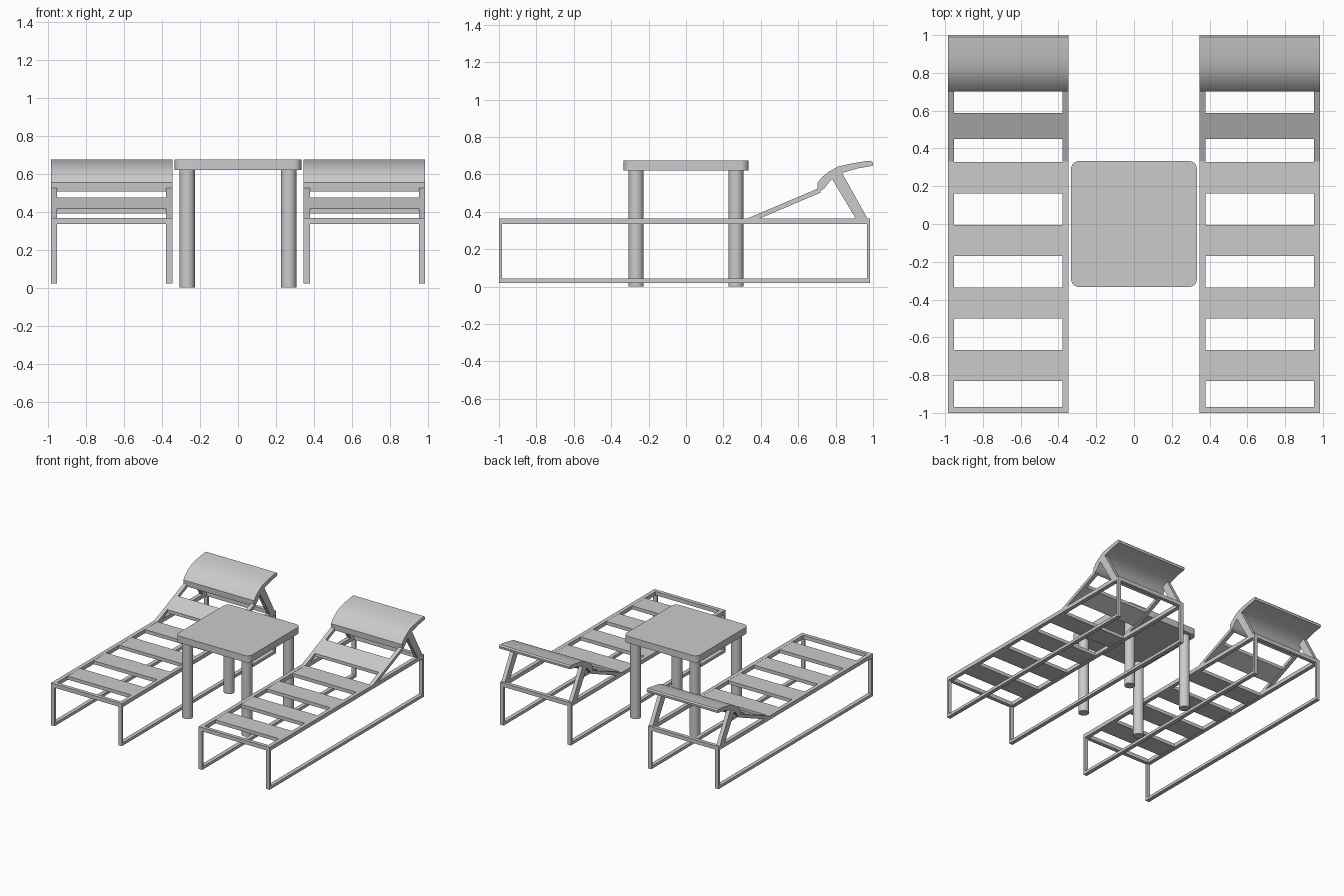
import bpy, bmesh, math

if "Cube" in bpy.data.objects:
    bpy.data.objects.remove(bpy.data.objects["Cube"])

RAIL = 0.032            # rail width in x
X_IN, X_OUT = 0.346, 0.984


def finish(bm, name, smooth=False):
    bmesh.ops.recalc_face_normals(bm, faces=bm.faces)
    me = bpy.data.meshes.new(name)
    bm.to_mesh(me)
    bm.free()
    ob = bpy.data.objects.new(name, me)
    bpy.context.collection.objects.link(ob)
    if smooth:
        bpy.ops.object.select_all(action='DESELECT')
        ob.select_set(True)
        bpy.context.view_layer.objects.active = ob
        bpy.ops.object.shade_smooth_by_angle(angle=math.radians(35))
    return ob


def extrude_yz(name, profile, x0, x1, smooth=False):
    """Prism from a (y, z) profile spanning x0..x1."""
    bm = bmesh.new()
    face = bm.faces.new([bm.verts.new((x0, y, z)) for y, z in profile])
    ext = bmesh.ops.extrude_face_region(bm, geom=[face])
    verts = [v for v in ext['geom'] if isinstance(v, bmesh.types.BMVert)]
    bmesh.ops.translate(bm, verts=verts, vec=(x1 - x0, 0, 0))
    return finish(bm, name, smooth)


def side_frame(name, x0, x1):
    """Closed rectangular loop of rail, open in the middle."""
    outer = [(-1, .02), (.985, .02), (.985, .365), (-1, .365)]
    inner = [(-.984, .043), (.969, .043), (.969, .334), (-.984, .334)]
    bm = bmesh.new()
    rings = [[bm.verts.new((x, y, z)) for y, z in loop]
             for x in (x0, x1) for loop in (outer, inner)]
    for a, b in ((0, 1), (2, 3), (0, 2), (1, 3)):
        for i in range(4):
            j = (i + 1) % 4
            bm.faces.new((rings[a][i], rings[a][j], rings[b][j], rings[b][i]))
    return finish(bm, name)


def rect(y0, y1, z0, z1):
    return [(y0, z0), (y1, z0), (y1, z1), (y0, z1)]


def back_z(y):
    """Top height of the reclined back at y."""
    return 0.365 + 0.424 * (y - 0.33)


def sloped(y0, y1, t):
    return [(y0, back_z(y0) - t), (y1, back_z(y1) - t),
            (y1, back_z(y1)), (y0, back_z(y0))]


HEADREST = [(.705, .506), (.702, .553), (.725, .583), (.765, .615), (.813, .642),
            (.88, .657), (.957, .670), (.99, .673), (1.0, .663), (.998, .645),
            (.92, .632), (.84, .609), (.79, .583), (.765, .558), (.743, .528), (.715, .508)]


def lounger(side, s):
    def span(a, b):
        return min(s * a, s * b), max(s * a, s * b)
    full = span(X_IN, X_OUT)
    between = span(X_IN + RAIL, X_OUT - RAIL)
    # rails, reclined rails and props on both edges
    for edge, a in (("inner", X_IN), ("outer", X_OUT - RAIL)):
        x0, x1 = span(a, a + RAIL)
        side_frame(f"{side}_{edge}_side_frame", x0, x1)
        extrude_yz(f"{side}_{edge}_back_rail", sloped(.32, .72, .028), x0, x1)
        extrude_yz(f"{side}_{edge}_back_prop",
                   [(.91, .36), (.972, .36), (.832, .612), (.775, .585)], x0, x1)
    # crossbars at both ends
    extrude_yz(f"{side}_front_crossbar", rect(-1, -.97, .334, .365), *between)
    extrude_yz(f"{side}_rear_crossbar", rect(.955, .985, .334, .365), *between)
    # seat slats
    for i in range(4):
        y = -.832 + i * .331
        extrude_yz(f"{side}_seat_slat_{i + 1}", rect(y, y + .166, .336, .364), *between)
    # reclined slat and curved headrest
    extrude_yz(f"{side}_back_slat", sloped(.45, .588, .026), *between)
    extrude_yz(f"{side}_headrest", HEADREST, *full, smooth=True)


lounger("left", -1)
lounger("right", 1)

# table top with rounded corners
bm = bmesh.new()
bmesh.ops.create_cube(bm, size=1)
bmesh.ops.scale(bm, verts=bm.verts, vec=(.666, .666, .055))
bmesh.ops.translate(bm, verts=bm.verts, vec=(0, 0, .6475))
corners = [e for e in bm.edges if abs(e.verts[0].co.z - e.verts[1].co.z) > .01]
bmesh.ops.bevel(bm, geom=corners, offset=.04, segments=6, profile=.5, affect='EDGES')
finish(bm, "table_top", True)

# round table legs
for i, (sx, sy) in enumerate(((-1, -1), (1, -1), (-1, 1), (1, 1))):
    bm = bmesh.new()
    bmesh.ops.create_cone(bm, cap_ends=True, segments=32, radius1=.04, radius2=.04, depth=.622)
    bmesh.ops.translate(bm, verts=bm.verts, vec=(sx * .267, sy * .267, .311))
    finish(bm, f"table_leg_{i + 1}", True)
